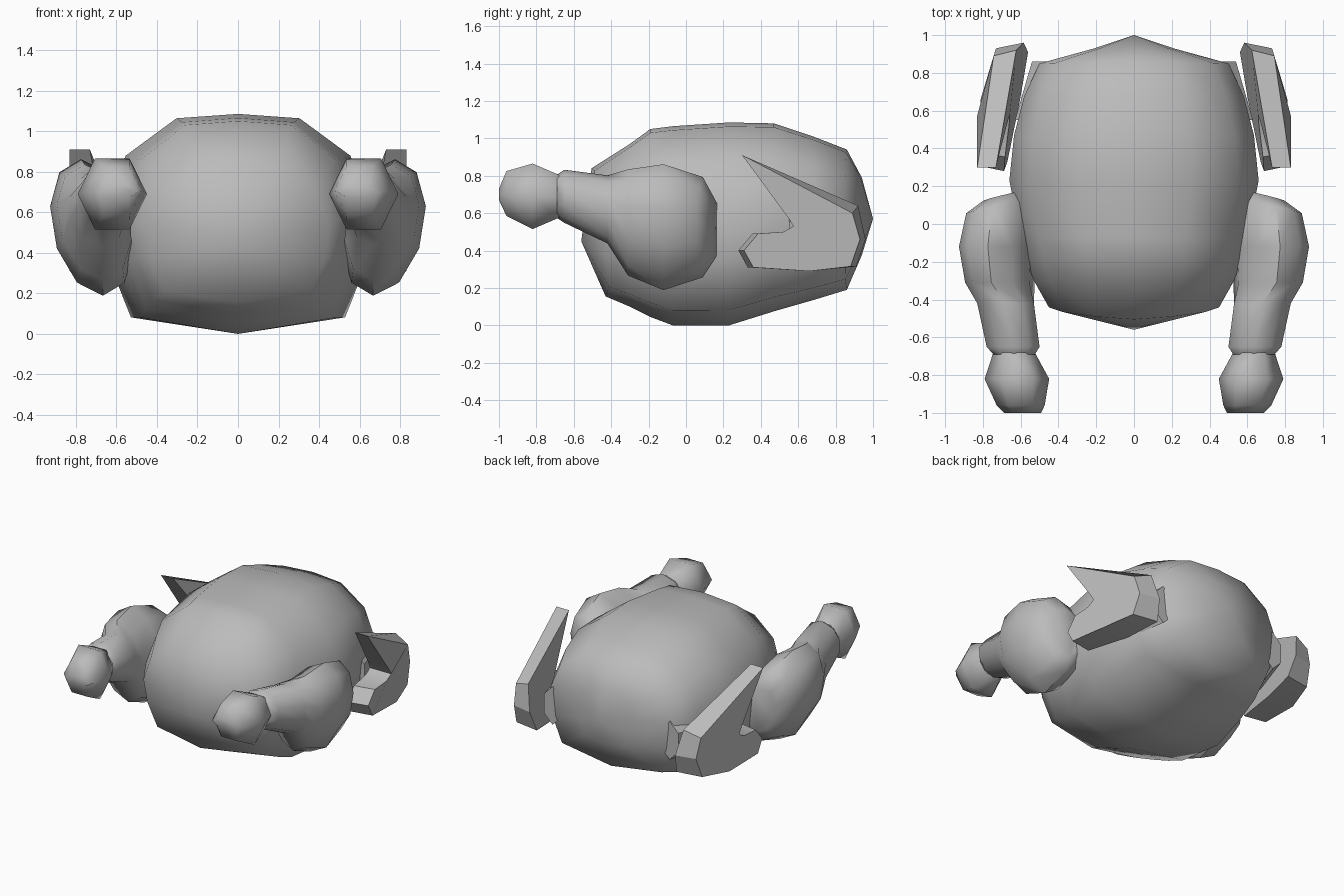
import bpy, bmesh
from math import cos, sin, pi, radians

cube = bpy.data.objects.get("Cube")
if cube:
    bpy.data.objects.remove(cube, do_unlink=True)

mat = bpy.data.materials.new("plain grey")
mat.use_nodes = True
grey = (0.5, 0.5, 0.5, 1)
mat.diffuse_color = grey
mat.node_tree.nodes["Principled BSDF"].inputs["Base Color"].default_value = grey


def finish(name, bm, angle):
    """Turn a bmesh into a shaded, coloured object."""
    bmesh.ops.recalc_face_normals(bm, faces=bm.faces)
    mesh = bpy.data.meshes.new(name)
    bm.to_mesh(mesh)
    bm.free()
    mesh.materials.append(mat)
    ob = bpy.data.objects.new(name, mesh)
    bpy.context.collection.objects.link(ob)
    bpy.ops.object.select_all(action="DESELECT")
    ob.select_set(True)
    bpy.context.view_layer.objects.active = ob
    bpy.ops.object.shade_smooth_by_angle(angle=radians(angle))


def loft(name, rings, tips=(None, None), angle=40):
    """Skin a row of rings; close each end flat or with a fan to a tip."""
    bm = bmesh.new()
    rows = [[bm.verts.new(p) for p in ring] for ring in rings]
    n = len(rows[0])
    for a, b in zip(rows, rows[1:]):
        for i in range(n):
            j = (i + 1) % n
            bm.faces.new((a[i], a[j], b[j], b[i]))
    for row, tip in zip((rows[0], rows[-1]), tips):
        if tip is None:
            bm.faces.new(row)
        else:
            t = bm.verts.new(tip)
            for i in range(n):
                bm.faces.new((row[i], row[(i + 1) % n], t))
    finish(name, bm, angle)


def oval(side, n, turn, y, xc, zc, rx, rz, shear=0, tilt=0):
    """Faceted oval across the y axis; shear leans it in, tilt turns it."""
    k = 1 / cos(pi / n)
    ring = []
    for i in range(n):
        a = (i + turn) * 2 * pi / n
        dx, dz = rx * k * cos(a), rz * k * sin(a)
        ring.append((side * (xc + dx + shear * dz), y - tilt * dx, zc + dz))
    return ring


# Body: one half section, as fractions of width and height
half = [(0, 0), (.8, .075), (.96, .32), (1, .56), (.84, .81), (.46, .98), (0, 1)]
section = half + [(-x, z) for x, z in half[-2:0:-1]]


def body_ring(y, w, low, high, bulge=0, lean=0):
    return [(x * w, y + bulge * (1 - abs(x)) + lean * z, low + z * (high - low))
            for x, z in section]


body = [(-.4, .45, .155, .84, -.03, -.075), (-.3, .53, .1, .97),
        (-.19, .57, .045, 1.05), (-.07, .6, 0, 1.065),
        (.23, .66, 0, 1.085), (.47, .635, .075, 1.08),
        (.68, .58, .135, 1.01), (.85, .5, .19, .94, .01),
        (.93, .21, .375, .79, .01)]
loft("body", [body_ring(*r) for r in body], ((0, -.56, .45), (0, 1, .57)), 60)

# Limbs: y, centre x, centre z, radius x, radius z, shear, tilt
leg = [(.15, .69, .515, .1, .16, .1, .25), (.09, .71, .525, .165, .255, .16, .2),
       (-.12, .72, .525, .19, .32, .16), (-.31, .71, .55, .17, .27, .16),
       (-.42, .68, .62, .15, .173), (-.65, .64, .69, .14, .135),
       (-.69, .635, .69, .11, .11)]
knob = [(-.68, .635, .69, .095, .115), (-.82, .62, .69, .148, .175),
        (-.96, .6, .705, .11, .12), (-1, .59, .7, .085, .03)]
joint = [(.55, .56, .48, .07, .13), (.86, .47, .5, .07, .12)]

# Wing outline seen from the side: y, z
wing = [(.3, .91), (.89, .6), (.93, .46), (.88, .315), (.66, .29), (.36, .31),
        (.31, .4), (.385, .49), (.52, .5), (.575, .53), (.55, .57)]


def make_wing(name, side):
    """Plate that curls in towards the tail, its inner face leaning under."""
    outer = [(side * (.83 - max(0, y - .6) * .3), y, z) for y, z in wing]
    inner = []
    for y, z in wing:
        back = y - .3
        x = .69 - .19 * back + (.08 + .25 * back) * (z - .4)
        shift = .03 if y > .8 else -.03 if z < .5 and y < .4 else 0
        inner.append((side * x, y + shift, z + (.04 if y > .8 and z > .5 else 0)))
    loft(name, [outer, inner], angle=25)


for label, side in (("left", 1), ("right", -1)):
    loft(label + "_drumstick", [oval(side, 10, .5, *r) for r in leg], angle=50)
    loft(label + "_bone_end", [oval(side, 6, 0, *r) for r in knob], angle=65)
    loft(label + "_wing_joint", [oval(side, 6, .5, *r) for r in joint])
    make_wing(label + "_wing", side)
